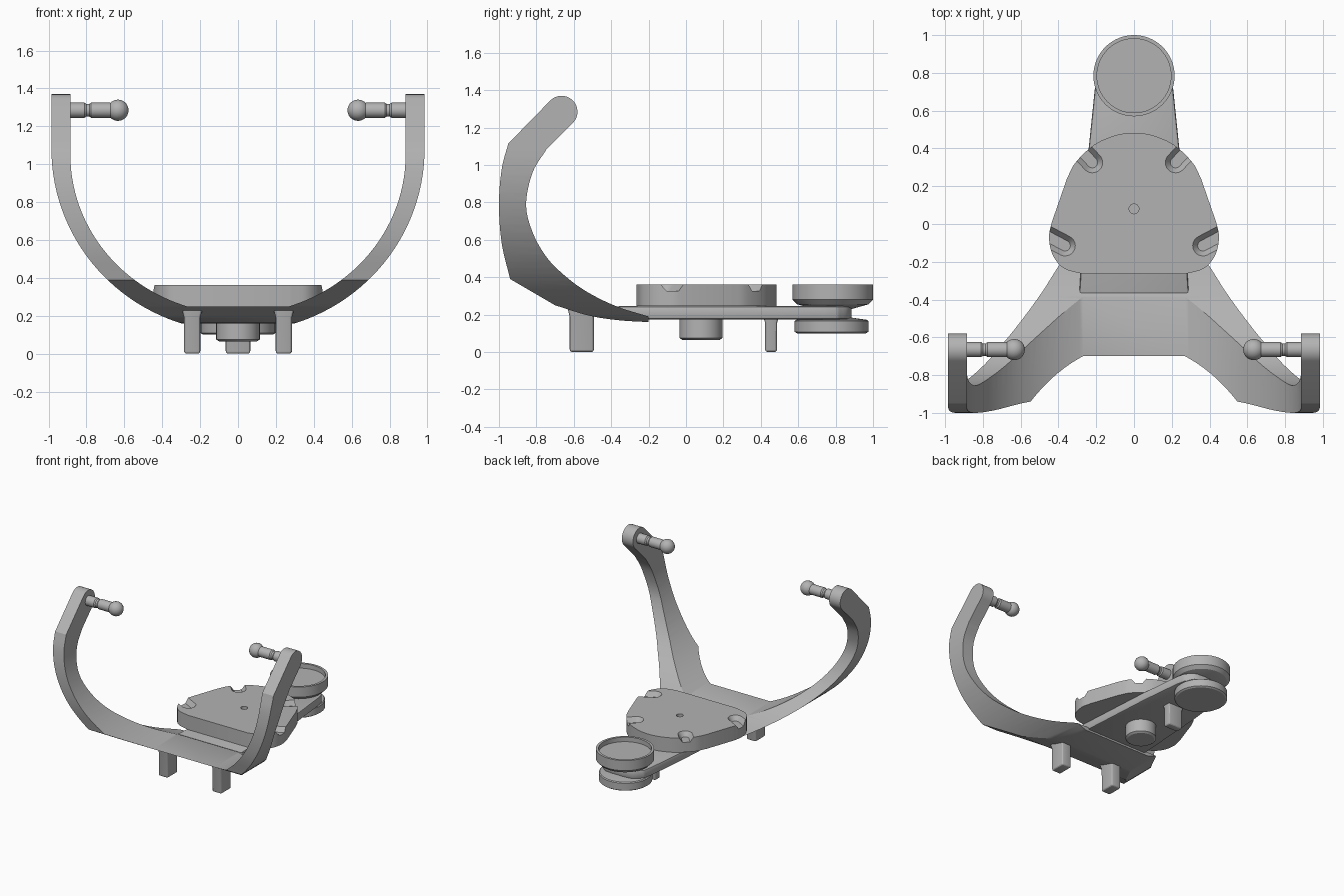
import bpy, bmesh
from math import sin, cos, pi, radians, sqrt
from mathutils import Vector, Matrix

if "Cube" in bpy.data.objects:
    bpy.data.objects.remove(bpy.data.objects["Cube"])

grey = bpy.data.materials.new("plain grey")
grey.use_nodes = True
colour = (0.45, 0.45, 0.45, 1)
grey.diffuse_color = colour
grey.node_tree.nodes["Principled BSDF"].inputs["Base Color"].default_value = colour


def loft(name, rings):
    """Skin a stack of equal-length rings and cap both ends."""
    bm = bmesh.new()
    rows = [[bm.verts.new(p) for p in ring] for ring in rings]
    for a, b in zip(rows, rows[1:]):
        for i in range(len(a)):
            j = (i + 1) % len(a)
            bm.faces.new((a[i], a[j], b[j], b[i]))
    bm.faces.new(rows[0])
    bm.faces.new(rows[-1])
    bmesh.ops.recalc_face_normals(bm, faces=bm.faces)
    mesh = bpy.data.meshes.new(name)
    bm.to_mesh(mesh)
    bm.free()
    mesh.materials.append(grey)
    obj = bpy.data.objects.new(name, mesh)
    bpy.context.collection.objects.link(obj)
    return obj


def slab(name, pts, low, high):
    return loft(name, [[(x, y, z) for x, y in pts] for z in (low, high)])


def lathe(name, profile, centre, steps=48, turn=Matrix()):
    rings = []
    for r, h in profile:
        ring = [Vector((r * cos(2 * pi * i / steps), r * sin(2 * pi * i / steps), h))
                for i in range(steps)]
        rings.append([turn @ p + Vector(centre) for p in ring])
    return loft(name, rings)


def spline(pts, steps=6):
    """Smooth curve through the given points."""
    p = [Vector(q) for q in pts]
    p = [2 * p[0] - p[1]] + p + [2 * p[-1] - p[-2]]
    out = []
    for a, b, c, d in zip(p, p[1:], p[2:], p[3:]):
        for i in range(steps):
            t = i / steps
            out.append((2 * b + (c - a) * t + (2 * a - 5 * b + 4 * c - d) * t * t
                        + (3 * b - a - 3 * c + d) * t ** 3) / 2)
    return out + [p[-2]]


def mirrored(half):
    """Close a right-hand outline that starts and ends away from the axis."""
    return list(half) + [Vector((-q[0], q[1])) for q in reversed(list(half))]


def modify(obj, kind, **settings):
    mod = obj.modifiers.new(kind.title(), kind)
    for key, value in settings.items():
        setattr(mod, key, value)
    bpy.context.view_layer.objects.active = obj
    bpy.ops.object.modifier_apply(modifier=mod.name)


def combine(obj, tool, operation):
    modify(obj, "BOOLEAN", operation=operation, solver="EXACT", object=tool)
    bpy.data.objects.remove(tool)


# Fork: a U seen from the front, trimmed by a hook seen from the side
outer, inner = [(0.985, 1.5)], [(0.885, 1.5)]
for i in range(33):
    a = pi / 2 * i / 33
    outer.append((0.985 * cos(a), 1.08 - 0.966 * sin(a)))
    inner.append((0.885 * cos(a), 1.05 - 0.84 * sin(a)))
outer = [p for p in outer if p[1] > 0.15] + [(0.37, 0.15)]
inner = [p for p in inner if p[1] > 0.25] + [(0.27, 0.25)]
left = outer + inner[::-1]
u_shape = outer + [(-x, z) for x, z in reversed(outer)]
u_shape += [(-x, z) for x, z in inner] + inner[::-1]
fork = loft("curved_fork", [[(x, y, z) for x, z in u_shape] for y in (-1.2, 0.0)])

tip = [(-0.665 + 0.085 * cos(radians(a)), 1.285 + 0.085 * sin(radians(a)))
       for a in range(135, -46, -12)]
hook_inner = spline([(-0.745, 1.085), (-0.82, 0.96), (-0.855, 0.79), (-0.82, 0.64),
                     (-0.74, 0.50), (-0.62, 0.385), (-0.5, 0.305), (-0.36, 0.24), (-0.2, 0.19)])
hook_under = spline([(-0.70, 0.25), (-0.52, 0.195), (-0.36, 0.17), (-0.2, 0.16)])
hook_front = spline([(-0.95, 1.115), (-0.985, 0.98), (-1, 0.79), (-0.985, 0.58), (-0.94, 0.39)])
hook = tip + hook_inner + hook_under[::-1] + hook_front[::-1]
trim = loft("hook_trim", [[(x, y, z) for y, z in hook] for x in (-1.3, 1.3)])
combine(fork, trim, "INTERSECT")

# Tapered bar under the body plate
bar_half = [(0.29, -0.37), (0.24, 0.4), (0.205, 0.74)]
bar_half += spline([(0.19, 0.81), (0.13, 0.865), (0.05, 0.885)], 4)
bar = slab("support_bar", mirrored(bar_half), 0.175, 0.245)
modify(bar, "BEVEL", width=0.012, segments=2)

# Rounded triangular body plate
body_half = spline([(0.27, -0.265), (0.37, -0.235), (0.43, -0.165), (0.45, -0.07), (0.435, 0.01)])
body_half += spline([(0.355, 0.24), (0.31, 0.325), (0.21, 0.42), (0.1, 0.469), (0.02, 0.483)])
body = slab("body_plate", mirrored(body_half), 0.245, 0.362)

# Sloped notches and the small centre hole
for side in (1, -1):
    for x, y, heading in ((0.22, 0.325, 47), (0.365, -0.115, 28)):
        a0 = radians(heading)
        rings = []
        for r, z in ((0.028, 0.325), (0.055, 0.363), (0.055, 0.4)):
            ring = [Vector((r * cos(a0 + pi / 2 + pi * i / 12),
                            r * sin(a0 + pi / 2 + pi * i / 12))) for i in range(13)]
            far = Vector((cos(a0), sin(a0))) * 0.25
            ring += [ring[-1] + far, ring[0] + far]
            rings.append([(side * (x + p.x), y + p.y, z) for p in ring])
        combine(body, loft("notch_cutter", rings), "DIFFERENCE")
combine(body, lathe("hole_cutter", [(0.026, 0.32), (0.026, 0.4)], (0, 0.08, 0), 24), "DIFFERENCE")

# Round cup, foot disc and the hub beneath the bar
lathe("round_cup", [(0.1, 0.23), (0.19, 0.255), (0.215, 0.28), (0.215, 0.362),
                    (0.196, 0.362), (0.196, 0.325)], (0, 0.785, 0), 64)
lathe("lower_disc", [(0.185, 0.1), (0.197, 0.108), (0.197, 0.165), (0.19, 0.172),
                     (0.1, 0.185)], (0, 0.778, 0), 64)
lathe("under_hub", [(0.1, 0.065), (0.115, 0.075), (0.115, 0.19)], (0, 0.08, 0))


# Legs, flared where they join the plate
def leg(name, x, y, wide, deep, top):
    rings = []
    for grow, z in ((0, 0), (0, top - 0.045), (0.012, top)):
        w, d = wide + grow, deep + grow
        rings.append([(x + sx * w, y + sy * d, z)
                      for sx, sy in ((1, 1), (-1, 1), (-1, -1), (1, -1))])
    modify(loft(name, rings), "BEVEL", width=0.014, segments=3)


leg("front_leg_left", 0.242, -0.557, 0.043, 0.065, 0.235)
leg("front_leg_right", -0.242, -0.557, 0.043, 0.065, 0.235)
leg("rear_leg", 0, 0.455, 0.065, 0.032, 0.2)

# Ball-ended pins at the fork tips
pin = [(0.04, -0.02), (0.04, 0.075), (0.033, 0.085), (0.033, 0.1), (0.04, 0.11)]
pin += [(0.04, 0.2)]
pin += [(0.056 * sin(radians(a)), 0.251 - 0.056 * cos(radians(a))) for a in range(45, 179, 12)]
for label, side in (("left", 1), ("right", -1)):
    turn = Matrix.Rotation(-side * pi / 2, 3, "Y")
    lathe("ball_pin_" + label, pin, (side * 0.885, -0.665, 1.285), 32, turn)

# Smooth curved walls while keeping crisp edges
for obj in bpy.context.scene.objects:
    if obj.type == "MESH":
        obj.select_set(True)
        bpy.context.view_layer.objects.active = obj
bpy.ops.object.shade_smooth_by_angle(angle=radians(25))
